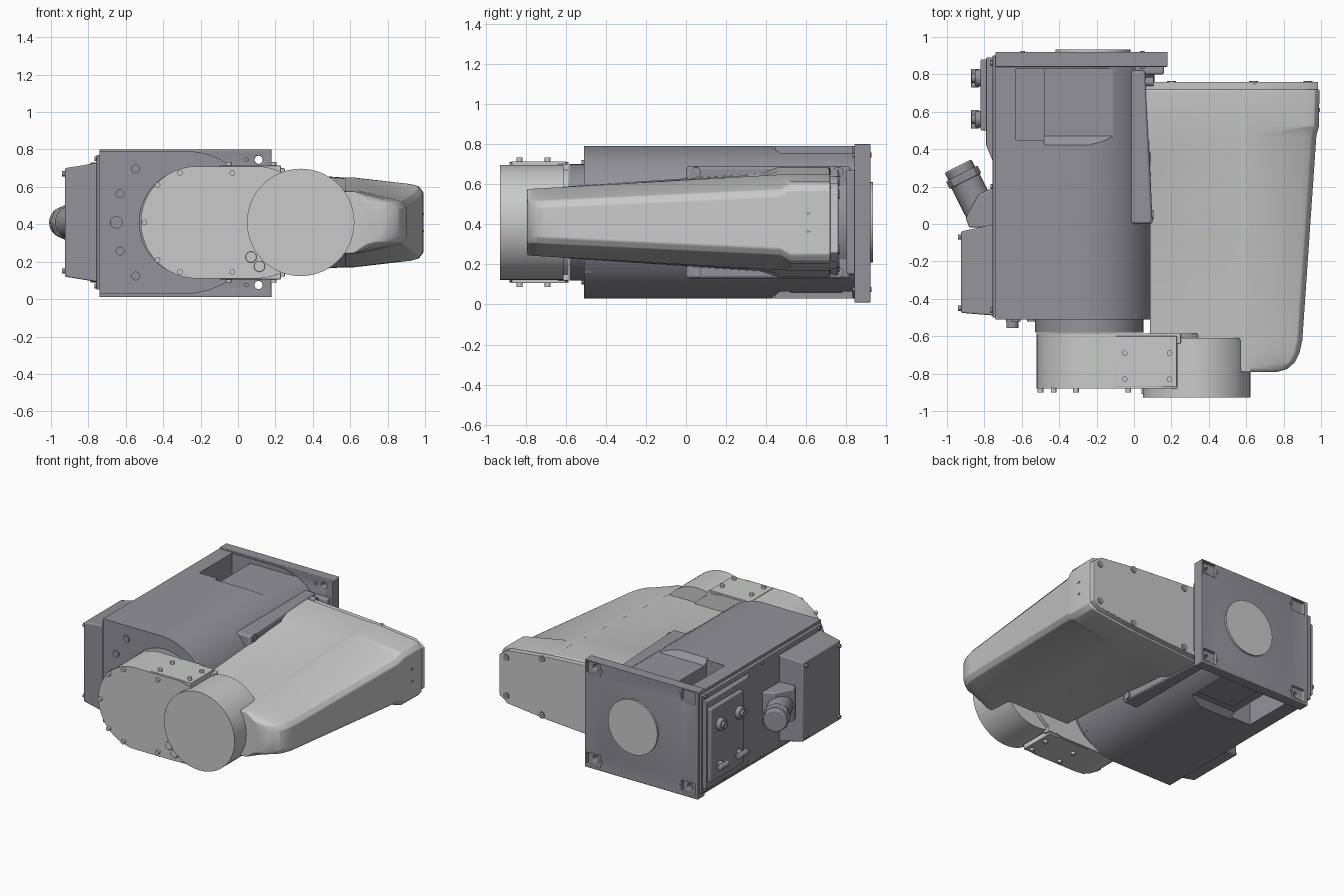
import bpy, bmesh, math
from mathutils import Vector

if "Cube" in bpy.data.objects:
    bpy.data.objects.remove(bpy.data.objects["Cube"])

MID = 0.41            # height of the symmetry plane
JX = -0.24            # x of the base joint axis


def material(name, col):
    m = bpy.data.materials.new(name)
    m.use_nodes = True
    m.diffuse_color = (*col, 1)
    m.node_tree.nodes["Principled BSDF"].inputs["Base Color"].default_value = (*col, 1)
    return m


LIGHT = material("light grey paint", (0.58, 0.59, 0.58))
DARK = material("dark grey paint", (0.29, 0.29, 0.32))


def finish(name, bm, mat, bevel=0.0, segs=3):
    bmesh.ops.recalc_face_normals(bm, faces=bm.faces)
    me = bpy.data.meshes.new(name)
    bm.to_mesh(me)
    bm.free()
    me.materials.append(mat)
    ob = bpy.data.objects.new(name, me)
    bpy.context.collection.objects.link(ob)
    if bevel:
        b = ob.modifiers.new("bevel", "BEVEL")
        b.width, b.segments, b.limit_method = bevel, segs, "ANGLE"
    bpy.ops.object.select_all(action="DESELECT")
    ob.select_set(True)
    bpy.context.view_layer.objects.active = ob
    bpy.ops.object.shade_smooth_by_angle(angle=math.radians(35))
    return ob


def loft(name, rings, mat, bevel=0.0):
    """Skin matching rings of 3D points and cap both ends."""
    bm = bmesh.new()
    vs = [[bm.verts.new(p) for p in r] for r in rings]
    n = len(vs[0])
    for a, b in zip(vs, vs[1:]):
        for i in range(n):
            bm.faces.new((a[i], a[(i + 1) % n], b[(i + 1) % n], b[i]))
    bm.faces.new(vs[0])
    bm.faces.new(vs[-1])
    return finish(name, bm, mat, bevel)


def prism_y(name, pts, y0, y1, mat, bevel=0.0):
    return loft(name, [[(x, y, z) for x, z in pts] for y in (y0, y1)], mat, bevel)


def prism_z(name, pts, z0, z1, mat, bevel=0.0):
    return loft(name, [[(x, y, z) for x, y in pts] for z in (z0, z1)], mat, bevel)


def box(name, x, y, z, mat, bevel=0.0):
    return prism_z(name, [(x[0], y[0]), (x[1], y[0]), (x[1], y[1]), (x[0], y[1])], *z, mat, bevel)


def rod(name, a, b, r, mat, n=32, bevel=0.0):
    a, b = Vector(a), Vector(b)
    bm = bmesh.new()
    bmesh.ops.create_cone(bm, cap_ends=True, segments=n, radius1=r, radius2=r, depth=(b - a).length)
    rot = (b - a).to_track_quat("Z", "Y").to_matrix()
    for v in bm.verts:
        v.co = rot @ v.co + (a + b) / 2
    return finish(name, bm, mat, bevel)


def bolt(name, p, d, r, mat, h=0.02):
    p, d = Vector(p), Vector(d)
    rod(name, p - d * 0.01, p + d * h, r, mat, 12)


def arc(cx, cz, r, a0, a1, n=24):
    angs = [math.radians(a0 + (a1 - a0) * i / n) for i in range(n + 1)]
    return [(cx + r * math.cos(a), cz + r * math.sin(a)) for a in angs]


def cut(ob, cutter):
    m = ob.modifiers.new("cut", "BOOLEAN")
    m.object, m.solver = cutter, "EXACT"
    bpy.context.view_layer.objects.active = ob
    bpy.ops.object.modifier_apply(modifier="cut")
    bpy.data.objects.remove(cutter)


# Base housing: square on its right side, round on its left side
body = prism_y("base_housing", [(-0.74, 0.03), (JX, 0.03)] + arc(JX - 0.03, MID, 0.38, -84, 84)
               + [(JX, 0.79), (-0.74, 0.79)], -0.51, 0.86, DARK)
cut(body, rod("front_cutter", (JX, -0.7, MID), (JX, -0.485, MID), 0.385, DARK, 64))
for s in (-1, 1):
    zs = lambda d: MID + s * d
    cut(body, box("pocket_cutter", (-0.63, -0.48), (0.45, 0.83), sorted((zs(0.2), zs(0.5))), DARK))
    slope = [(0.41, 0.39), (0.47, 0.345), (0.83, 0.345), (0.83, 0.5), (0.41, 0.5)]
    cut(body, loft("recess_cutter", [[(x, y, zs(d)) for y, d in slope] for x in (-0.48, 0.2)], DARK))
bpy.ops.object.select_all(action="DESELECT")
body.select_set(True)
bpy.context.view_layer.objects.active = body
bpy.ops.object.shade_smooth_by_angle(angle=math.radians(35))
box("recess_cover", (-0.42, -0.12), (0.52, 0.78), (0.058, 0.07), DARK, 0.003)

# Joint ring with its bolts
rod("joint_ring", (JX, -0.58, MID), (JX, -0.47, MID), 0.29, DARK, 64)
for i in range(12):
    a = math.radians(30 * i + 15)
    bolt("ring_bolt", (JX + 0.345 * math.cos(a), -0.485, MID + 0.345 * math.sin(a)), (0, -1, 0), 0.016, DARK)
for i in range(5):
    a = math.radians(137 + 21.5 * i)
    bolt("housing_bolt", (JX + 0.42 * math.cos(a), -0.51, MID + 0.42 * math.sin(a)), (0, -1, 0), 0.024, DARK, 0.012)
rod("front_plug", (-0.65, -0.555, MID), (-0.65, -0.5, MID), 0.033, DARK, 24)

# Mounting flange with corner lugs
flange = box("mounting_flange", (-0.74, 0.18), (0.84, 0.92), (0.01, 0.80), DARK, 0.012)
for sx, cx in ((-1, -0.66), (1, 0.11)):
    for s in (-1, 1):
        z = MID + s * 0.335
        cut(flange, box("lug_cutter", (cx - 0.055, cx + 0.055), (0.895, 0.95), (z - 0.045, z + 0.045), DARK))
        cut(flange, rod("hole_cutter", (cx, 0.8, z), (cx, 0.95, z), 0.022, DARK, 20))
        rod("dowel", (cx - sx * 0.065, 0.83, z), (cx - sx * 0.065, 0.925, z), 0.012, DARK, 12)
rod("flange_disc", (-0.22, 0.9, MID), (-0.22, 0.933, MID), 0.2, LIGHT, 64)
box("flange_web", (-0.02, 0.16), (0.80, 0.85), (0.15, 0.67), DARK, 0.01)

# Edge strip and terminal box on the right side
box("side_strip", (-0.756, -0.73), (-0.5, 0.9), (0.05, 0.77), DARK, 0.005)
side = [(-0.74, -0.49, 0.32), (-0.925, -0.475, 0.29)]
loft("terminal_box", [[(x, y0, MID - h), (x, y1, MID - h), (x, y1, MID + h), (x, y0, MID + h)]
     for (x, y0, h), y1 in zip(side, (0.0, -0.04))], DARK, 0.008)
for y in (-0.45, -0.07):
    for s in (-1, 1):
        bolt("box_bolt", (-0.925, y, MID + s * 0.26), (-1, 0, 0), 0.014, DARK, 0.015)
for y in (-0.46, 0.2, 0.86):
    for s in (-1, 1):
        bolt("strip_bolt", (-0.756, y, MID + s * 0.34), (-1, 0, 0), 0.013, DARK, 0.012)

# Angled power connector
prism_z("connector_base", [(-0.74, -0.02), (-0.88, -0.02), (-0.90, 0.03), (-0.83, 0.16), (-0.74, 0.2)],
        0.29, 0.53, DARK, 0.01)
P, D = Vector((-0.815, 0.06, MID)), Vector((-0.45, 0.89, 0)).normalized()
rod("connector_body", P, P + D * 0.2, 0.085, DARK, 32, 0.008)
rod("connector_collar", P + D * 0.19, P + D * 0.235, 0.096, DARK, 8, 0.006)
rod("connector_end", P + D * 0.22, P + D * 0.28, 0.08, DARK, 32, 0.008)

# Rear service panel with fittings
prism_z("service_panel", [(-0.74, 0.3), (-0.79, 0.42), (-0.79, 0.89), (-0.74, 0.89)], 0.09, 0.73, DARK, 0.005)
box("panel_cover", (-0.82, -0.78), (0.5, 0.88), (0.14, 0.68), DARK, 0.008)
for y in (0.56, 0.78):
    rod("panel_knob", (-0.81, y, 0.54), (-0.85, y, 0.54), 0.045, DARK, 24, 0.006)
    rod("panel_knob_tip", (-0.84, y, 0.54), (-0.868, y, 0.54), 0.025, DARK, 16)
    rod("air_fitting", (-0.81, y, 0.24), (-0.85, y, 0.24), 0.028, DARK, 16)
    rod("air_nipple", (-0.85, y - 0.05, 0.24), (-0.85, y + 0.05, 0.24), 0.022, DARK, 16, 0.005)

# Bracket between base and arm
prism_z("arm_bracket", [(-0.05, 0.0), (0.1, 0.0), (0.08, 0.42), (0.06, 0.82), (-0.05, 0.82)], 0.13, 0.69, DARK, 0.015)
for y in (0.05, 0.76):
    for s in (-1, 1):
        bolt("bracket_bolt", (0.055, y, MID + s * 0.25), (1, 0, 0), 0.026, DARK, 0.05)


# Arm: flat inner web and tapered outer lobe
def ring(y, half):
    return [(x, y, MID + h) for x, h in half] + [(x, y, MID - h) for x, h in reversed(half)]


def thick(y):
    return 0.165 + 0.075 * min(1, (y + 0.8) / 1.3)


web = [(0.72, 0.04, 0.275), (0.46, 0.04, 0.275), (0.38, 0.085, 0.245), (-0.625, 0.085, 0.178)]
loft("arm_web", [ring(y, [(xi, h), (0.3, (h + thick(y)) / 2), (0.6, thick(y) - 0.002)]) for y, xi, h in web],
     LIGHT, 0.008)


def lobe(y, xo, lift=0.0, inset=0.0):
    t = thick(y) - inset
    edge = t - 0.05 + lift
    return ring(y, [(0.57, t), (0.62, t), (xo - 0.07, edge), (xo - 0.025, edge - 0.012), (xo, edge - 0.045)])


lobe_path = [(0.72, 0.992, 0.015), (0.52, 0.988, 0.015), (0.47, 0.975, -0.012), (-0.62, 0.9, 0), (-0.69, 0.885, 0),
             (-0.74, 0.86, 0), (-0.775, 0.82, 0), (-0.792, 0.76, 0)]
loft("arm_lobe", [lobe(*p) for p in lobe_path], LIGHT, 0.006)
cap = [(0.05, 0.265), (0.3, 0.25), (0.6, 0.23), (0.92, 0.195), (0.985, 0.15)]
loft("arm_end_cap", [ring(y, cap) for y in (0.7, 0.76)], LIGHT, 0.004)
for x, h in ((0.2, 0.225), (0.64, 0.205), (0.93, 0.14)):
    for s in (-1, 1):
        bolt("cap_bolt", (x, 0.755, MID + s * h), (0, 1, 0), 0.024, DARK, 0.01)
for s in (-1, 1):
    bolt("arm_screw", (0.64, 0.495, MID + s * 0.205), (0, -1, 0), 0.025, LIGHT, 0.02)
    box("label_marks", (0.985, 0.9945), (0.6, 0.62), (MID + s * 0.045 - 0.005, MID + s * 0.045 + 0.005), DARK)

# Link: rounded housing joining the base joint to the elbow
prism_y("link_housing", arc(-0.22, MID, 0.3, 90, 270) + arc(0.1, MID, 0.3, -90, 90), -0.88, -0.585, LIGHT)
for x in (-0.31, -0.03):
    for s in (-1, 1):
        bolt("link_bolt", (x, -0.88, MID + s * 0.265), (0, -1, 0), 0.015, LIGHT)
for x, s in ((-0.5, 0), (-0.43, 1), (-0.43, -1)):
    bolt("link_bolt", (x, -0.88, MID + s * 0.2), (0, -1, 0), 0.015, LIGHT)
for s in (-1, 1):
    box("link_cover", (-0.1, 0.23), (-0.87, -0.6), sorted((MID + s * 0.25, MID + s * 0.304)), LIGHT, 0.004)
    box("link_clip", (0.08, 0.25), (-0.64, -0.585), sorted((MID + s * 0.19, MID + s * 0.29)), LIGHT, 0.005)
    for x in (-0.05, 0.19):
        for y in (-0.83, -0.69):
            bolt("cover_bolt", (x, y, MID + s * 0.302), (0, 0, s), 0.015, LIGHT)

# Elbow drum
rod("elbow_drum", (0.335, -0.928, MID), (0.335, -0.61, MID), 0.287, LIGHT, 96)
for x, z in ((0.07, 0.225), (0.115, 0.175)):
    rod("cable_plug", (x, -0.91, z), (x, -0.86, z), 0.03, LIGHT, 16, 0.004)
